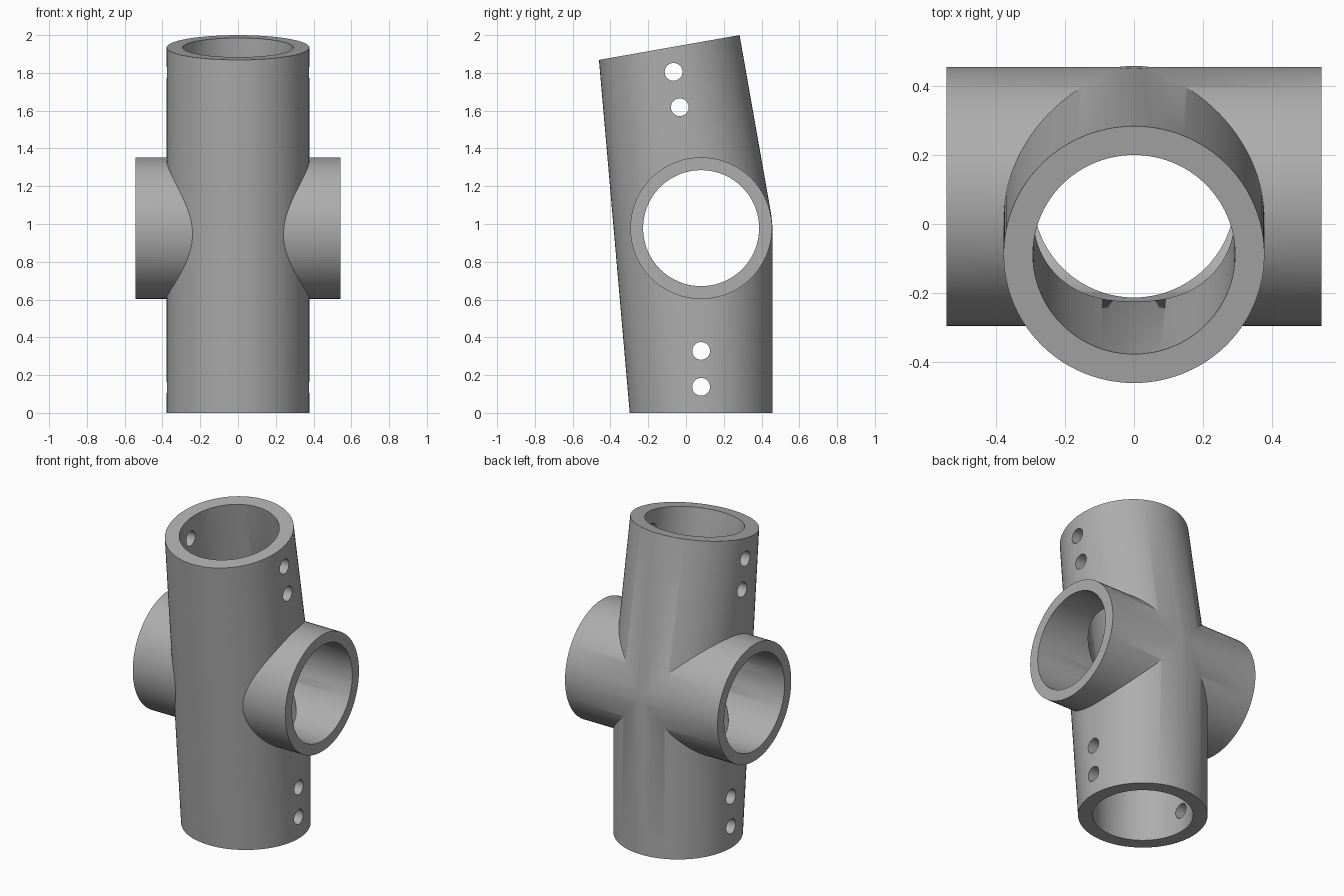
import bpy, bmesh, math
from mathutils import Matrix, Vector

cube = bpy.data.objects.get("Cube")
if cube:
    bpy.data.objects.remove(cube, do_unlink=True)

SEGMENTS = 96
TILT = math.radians(10)
PIVOT = Vector((0, 0.08, 0.978))
UPPER_AXIS = Vector((0, -math.sin(TILT), math.cos(TILT)))
LOWER_AXIS = Vector((0, 0, -1))
SIDE_AXIS = Vector((1, 0, 0))
LENGTH = 0.971
OUTER, BORE = 0.378, 0.293
SIDE_OUTER, SIDE_BORE, SIDE_HALF = 0.375, 0.307, 0.543
PIN_RADIUS = 0.047

grey = bpy.data.materials.new("plain_grey")
grey.use_nodes = True
colour = (0.42, 0.42, 0.42, 1)
grey.diffuse_color = colour
grey.node_tree.nodes["Principled BSDF"].inputs["Base Color"].default_value = colour


def finish(name, bm):
    mesh = bpy.data.meshes.new(name)
    bmesh.ops.recalc_face_normals(bm, faces=bm.faces)
    bm.to_mesh(mesh)
    bm.free()
    mesh.materials.append(grey)
    obj = bpy.data.objects.new(name, mesh)
    bpy.context.collection.objects.link(obj)
    return obj


def add_rod(bm, start, end, radius, segments=SEGMENTS):
    axis = end - start
    turn = axis.to_track_quat('Z', 'Y').to_matrix().to_4x4()
    bmesh.ops.create_cone(bm, cap_ends=True, segments=segments, radius1=radius,
                          radius2=radius, depth=axis.length,
                          matrix=Matrix.Translation((start + end) / 2) @ turn)


def rod(name, start, end, radius, segments=SEGMENTS):
    bm = bmesh.new()
    add_rod(bm, start, end, radius, segments)
    return finish(name, bm)


def combine(target, tool, operation):
    mod = target.modifiers.new(operation.lower(), 'BOOLEAN')
    mod.operation, mod.solver, mod.object = operation, 'EXACT', tool
    bpy.context.view_layer.objects.active = target
    bpy.ops.object.modifier_apply(modifier=mod.name)
    bpy.data.objects.remove(tool, do_unlink=True)


# Bent main tube: convex wrap around the straight and the tilted length
bm = bmesh.new()
lower_end = Vector((0, PIVOT.y, 0))
upper_end = PIVOT + UPPER_AXIS * LENGTH
add_rod(bm, lower_end, PIVOT, OUTER)
add_rod(bm, PIVOT, upper_end, OUTER)
bmesh.ops.delete(bm, geom=bm.faces[:], context='FACES_ONLY')
bmesh.ops.delete(bm, geom=bm.edges[:], context='EDGES_FACES')
hull = bmesh.ops.convex_hull(bm, input=bm.verts)
loose = [v for v in bm.verts if not v.link_faces]
bmesh.ops.delete(bm, geom=loose, context='VERTS')
bmesh.ops.dissolve_limit(bm, angle_limit=0.002, verts=bm.verts, edges=bm.edges)
fitting = finish("pipe_fitting", bm)

# Cross tube
combine(fitting, rod("cross_tube", PIVOT - SIDE_AXIS * SIDE_HALF,
                     PIVOT + SIDE_AXIS * SIDE_HALF, SIDE_OUTER), 'UNION')

# Bores of the three tubes
combine(fitting, rod("cross_bore", PIVOT - SIDE_AXIS, PIVOT + SIDE_AXIS,
                     SIDE_BORE), 'DIFFERENCE')
for axis in (LOWER_AXIS, UPPER_AXIS):
    combine(fitting, rod("bore", PIVOT, PIVOT + axis * (LENGTH + 0.2), BORE), 'DIFFERENCE')

# Pairs of pin holes through both walls near each end
for axis in (LOWER_AXIS, UPPER_AXIS):
    for distance in (0.65, 0.84):
        centre = PIVOT + axis * distance
        combine(fitting, rod("pin_hole", centre - SIDE_AXIS, centre + SIDE_AXIS,
                             PIN_RADIUS, 32), 'DIFFERENCE')

bpy.ops.object.select_all(action='DESELECT')
fitting.select_set(True)
bpy.context.view_layer.objects.active = fitting
bpy.ops.object.shade_smooth_by_angle(angle=math.radians(30))
